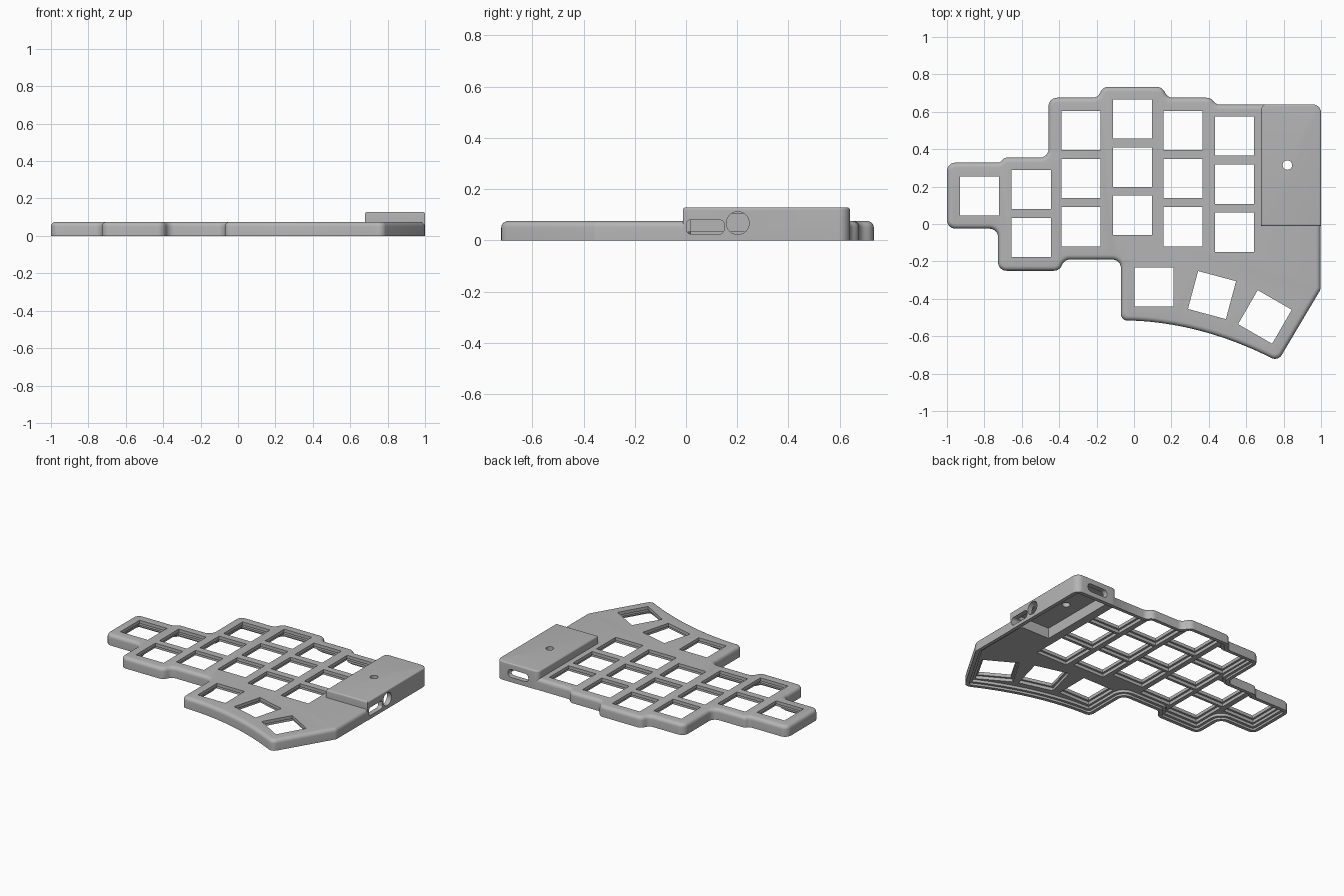
import bpy, bmesh, math
from mathutils import Vector, Matrix

cube = bpy.data.objects.get("Cube")
if cube:
    bpy.data.objects.remove(cube, do_unlink=True)

grey = bpy.data.materials.new("warm_grey_plastic")
grey.use_nodes = True
colour = (0.46, 0.46, 0.46, 1)
grey.diffuse_color = colour
grey.node_tree.nodes["Principled BSDF"].inputs["Base Color"].default_value = colour


def offset(pts, d):
    """Move a counter-clockwise outline inward by d with mitred corners."""
    out = []
    for i, p in enumerate(pts):
        e1 = (p - pts[i - 1]).normalized()
        e2 = (pts[(i + 1) % len(pts)] - p).normalized()
        n1, n2 = Vector((-e1.y, e1.x)), Vector((-e2.y, e2.x))
        out.append(p + (n1 + n2) * d / (1 + n1.dot(n2)))
    return out


def rounded(pts, radii, d=0.0):
    """Inset by d, then replace clear corners with circular arcs."""
    pts, out = offset(pts, d), []
    for i, p in enumerate(pts):
        a, b = pts[i - 1] - p, pts[(i + 1) % len(pts)] - p
        turn = math.pi - a.angle(b)
        r = radii[i]
        if r == 0 or turn < 0.3:
            out.append(p)
            continue
        convex = b.cross(a) > 0
        r = max(r - d if convex else r + d, 0.003)
        cut = min(r * math.tan(turn / 2), 0.48 * min(a.length, b.length))
        q, s, w = p + a.normalized() * cut, p + b.normalized() * cut, math.cos(turn / 2)
        for k in range(7):
            t = k / 6
            f, g, h = (1 - t) ** 2, 2 * t * (1 - t) * w, t * t
            out.append((q * f + p * g + s * h) / (f + g + h))
    return out


def add_prism(bm, rings, matrix=Matrix()):
    """Skin a stack of (outline, height) rings and cap both ends."""
    loops = [[bm.verts.new(matrix @ Vector((p.x, p.y, z))) for p in ring] for ring, z in rings]
    n = len(loops[0])
    for lo, hi in zip(loops, loops[1:]):
        for i in range(n):
            j = (i + 1) % n
            bm.faces.new((lo[i], lo[j], hi[j], hi[i]))
    bm.faces.new(loops[0][::-1])
    bm.faces.new(loops[-1])


def finish(name, bm):
    bmesh.ops.recalc_face_normals(bm, faces=bm.faces)
    mesh = bpy.data.meshes.new(name)
    bm.to_mesh(mesh)
    bm.free()
    mesh.materials.append(grey)
    ob = bpy.data.objects.new(name, mesh)
    bpy.context.collection.objects.link(ob)
    return ob


def solid(name, pts, radii, z0, z1, bevel=0.0, inset=0.0, matrix=Matrix()):
    """Prism with rounded corners and an optional rolled top edge."""
    rings = [(rounded(pts, radii, inset), z0)]
    for k in range(6 if bevel else 1):
        a = math.pi / 2 * k / 5
        d, drop = bevel * (1 - math.cos(a)), bevel * (1 - math.sin(a))
        rings.append((rounded(pts, radii, inset + d), z1 - drop))
    bm = bmesh.new()
    add_prism(bm, rings, matrix)
    return finish(name, bm)


def rect(x0, x1, y0, y1):
    return [Vector(p) for p in ((x0, y0), (x1, y0), (x1, y1), (x0, y1))]


def combine(base, other, operation):
    other.hide_render = True
    mod = base.modifiers.new(other.name, "BOOLEAN")
    mod.object, mod.operation, mod.solver = other, operation, "EXACT"
    bpy.context.view_layer.objects.active = base
    bpy.ops.object.modifier_apply(modifier=mod.name)
    bpy.data.objects.remove(other, do_unlink=True)


# Outline of the case, counter-clockwise from the left end of the thumb arc
arc = []
for k in range(13):
    x = -0.07 + 0.84 * k / 12
    arc.append((x, -0.515 - 0.31 * (x + 0.07) ** 2))
outline = [Vector(p) for p in arc + [
    (0.998, -0.35), (0.998, 0.638), (0.44, 0.638), (0.41, 0.675),
    (0.18, 0.675), (0.15, 0.733), (-0.165, 0.733), (-0.195, 0.675),
    (-0.457, 0.675), (-0.457, 0.355), (-0.695, 0.355), (-0.715, 0.328),
    (-1, 0.328), (-1, -0.025), (-0.727, -0.025), (-0.727, -0.25),
    (-0.4, -0.25), (-0.37, -0.19), (-0.07, -0.19)]]
corner = [0.045] * len(outline)
case = solid("keyboard_case", outline, corner, 0, 0.075, bevel=0.025)

# Raised controller housing
box = rect(0.68, 1.0, -0.012, 0.64)
combine(case, solid("controller_housing", box, [0, 0, 0.045, 0.03], 0, 0.128, bevel=0.01), "UNION")

# Hollow underside with a stepped rim, and the hollow of the housing
combine(case, solid("rim_step", outline, corner, -0.05, 0.014, inset=0.024), "DIFFERENCE")
combine(case, solid("underside_hollow", outline, corner, -0.06, 0.032, inset=0.042), "DIFFERENCE")
combine(case, solid("housing_hollow", rect(0.715, 0.966, 0.02, 0.604), [0] * 4, -0.07, 0.105), "DIFFERENCE")

# Key positions: three-row columns, outer columns and the thumb fan
keys = [(-0.826, 0.15, 0), (-0.55, 0.184, 0), (-0.55, -0.072, 0),
        (0.107, -0.337, 0), (0.417, -0.38, -15), (0.7, -0.497, -30)]
for x, top in ((-0.283, 0.5), (-0.008, 0.561), (0.262, 0.5), (0.537, 0.47)):
    keys += [(x, top - 0.257 * row, 0) for row in range(3)]


def key_cutters(name, size, z0, z1):
    bm = bmesh.new()
    h = size / 2
    for x, y, turn in keys:
        m = Matrix.Translation((x, y, 0)) @ Matrix.Rotation(math.radians(turn), 4, "Z")
        add_prism(bm, [(rect(-h, h, -h, h), z0), (rect(-h, h, -h, h), z1)], m)
    return finish(name, bm)


combine(case, key_cutters("switch_pockets", 0.238, -0.08, 0.053), "DIFFERENCE")
combine(case, key_cutters("switch_openings", 0.21, -0.09, 0.2), "DIFFERENCE")


# Ports: side slot, round side socket, rear slot and the reset hole
def port(name, width, height, radius, depth, matrix):
    shape = rect(-width / 2, width / 2, -height / 2, height / 2)
    combine(case, solid(name, shape, [radius] * 4, -depth, depth, matrix=matrix), "DIFFERENCE")


side = Matrix(((0, 0, 1, 0), (1, 0, 0, 0), (0, 1, 0, 0), (0, 0, 0, 1)))
rear = Matrix.Rotation(math.pi / 2, 4, "X")
port("side_slot", 0.148, 0.055, 0.018, 0.06, Matrix.Translation((0.99, 0.075, 0.052)) @ side)
port("side_socket", 0.088, 0.088, 0.044, 0.06, Matrix.Translation((0.99, 0.202, 0.067)) @ side)
port("rear_slot", 0.155, 0.055, 0.024, 0.06, Matrix.Translation((0.835, 0.63, 0.06)) @ rear)
port("reset_hole", 0.05, 0.05, 0.025, 0.06, Matrix.Translation((0.82, 0.315, 0.12)))

# Smooth the rolled edges and keep the cuts sharp
bpy.ops.object.select_all(action="DESELECT")
case.select_set(True)
bpy.context.view_layer.objects.active = case
bpy.ops.object.shade_smooth_by_angle(angle=math.radians(30))
